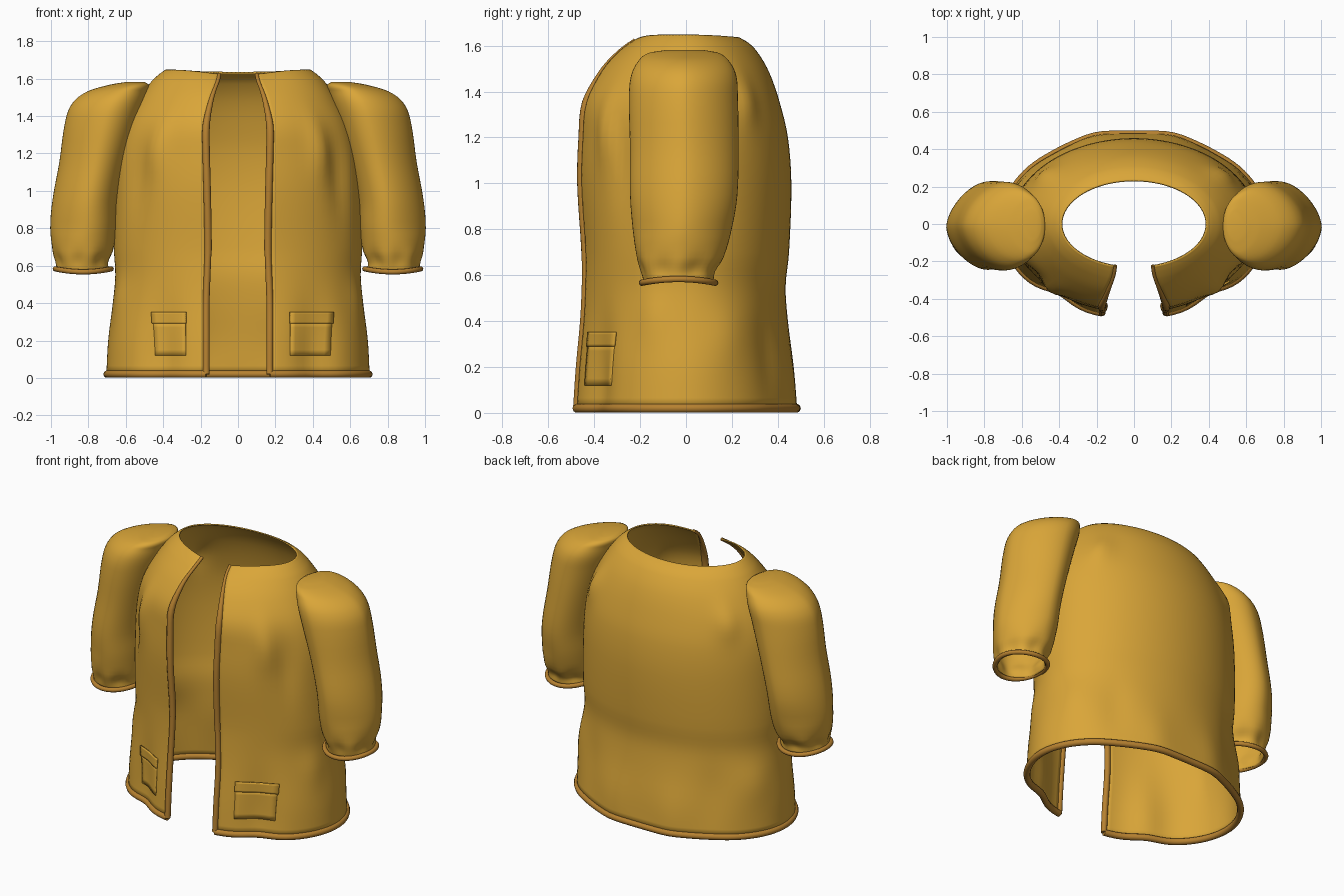
import bpy, bmesh, math
from math import sin, cos, pi, exp

cube = bpy.data.objects.get("Cube")
if cube:
    bpy.data.objects.remove(cube, do_unlink=True)


def material(name, rgb):
    m = bpy.data.materials.new(name)
    m.use_nodes = True
    m.diffuse_color = (*rgb, 1)
    bsdf = m.node_tree.nodes["Principled BSDF"]
    bsdf.inputs["Base Color"].default_value = (*rgb, 1)
    bsdf.inputs["Roughness"].default_value = 0.8
    return m


CLOTH = material("mustard cloth", (0.70, 0.38, 0.04))
TRIM = material("dark mustard trim", (0.47, 0.22, 0.03))

# Body sections: height, half width, front depth, back depth, half opening
BODY = [
    (0.02, 0.70, 0.49, 0.48, 0.17),
    (0.20, 0.69, 0.478, 0.465, 0.17),
    (0.40, 0.665, 0.46, 0.44, 0.17),
    (0.55, 0.652, 0.452, 0.43, 0.165),
    (0.70, 0.66, 0.45, 0.445, 0.16),
    (1.00, 0.655, 0.47, 0.455, 0.165),
    (1.20, 0.64, 0.466, 0.44, 0.17),
    (1.35, 0.60, 0.453, 0.405, 0.17),
    (1.48, 0.532, 0.385, 0.36, 0.145),
    (1.58, 0.462, 0.305, 0.305, 0.115),
    (1.62, 0.42, 0.265, 0.27, 0.105),
    (1.645, 0.385, 0.23, 0.23, 0.10),
]
# Sleeve sections: height, inner x, outer x, front y, back y
SLEEVE = [
    (0.575, 0.69, 0.965, -0.18, 0.115),
    (0.62, 0.695, 0.965, -0.19, 0.12),
    (0.68, 0.67, 0.985, -0.21, 0.16),
    (0.80, 0.655, 1.0, -0.228, 0.195),
    (0.95, 0.645, 0.988, -0.24, 0.22),
    (1.15, 0.60, 0.952, -0.24, 0.225),
    (1.38, 0.53, 0.918, -0.245, 0.222),
    (1.47, 0.50, 0.88, -0.235, 0.215),
    (1.53, 0.485, 0.80, -0.205, 0.185),
    (1.565, 0.48, 0.68, -0.16, 0.14),
    (1.578, 0.50, 0.60, -0.08, 0.07),
]
# Soft folds: angle from the front, height, push, angular spread, height spread
FOLDS = [
    (0.74, 1.22, 0.025, 0.10, 0.14), (0.97, 1.08, -0.02, 0.12, 0.2),
    (0.64, 0.12, -0.042, 0.18, 0.28), (1.25, 0.42, 0.012, 0.15, 0.12),
    (2.0, 0.34, 0.015, 0.22, 0.12), (2.45, 0.25, -0.015, 0.15, 0.2),
    (2.25, 1.36, 0.025, 0.14, 0.10), (2.85, 0.1, 0.014, 0.15, 0.2),
]


def section(rows, z):
    """Smoothly interpolate a row of the table at height z."""
    i = 0
    while i < len(rows) - 2 and z > rows[i + 1][0]:
        i += 1
    p1, p2 = rows[i], rows[i + 1]
    p0, p3 = rows[max(i - 1, 0)], rows[min(i + 2, len(rows) - 1)]
    h = p2[0] - p1[0]
    t = (z - p1[0]) / h
    out = []
    for k in range(1, len(p1)):
        m1 = (p2[k] - p0[k]) / (p2[0] - p0[0]) * h
        m2 = (p3[k] - p1[k]) / (p3[0] - p1[0]) * h
        out.append((2*t**3 - 3*t*t + 1) * p1[k] + (t**3 - 2*t*t + t) * m1
                   + (3*t*t - 2*t**3) * p2[k] + (t**3 - t*t) * m2)
    return out


def body_point(a, z, lift=0.0):
    w, front, back, _ = section(BODY, z)
    side = min(a, 2 * pi - a)
    push = lift + sum(f[2] * exp(-((side - f[0]) / f[3])**2 - ((z - f[1]) / f[4])**2)
                      for f in FOLDS)
    c = cos(a)
    d = front if c > 0 else back
    # The neckline dips at the front corners and a little at the back
    dip = (0.028 * c**6 if c > 0 else 0.012 * c * c) * exp(-((BODY[-1][0] - z) / 0.08)**2)
    return ((w + push) * sin(a), -(d + push) * c, z - dip)


def opening(z):
    w, _, _, gap = section(BODY, z)
    return math.asin(gap / w)


def inside_body(p):
    """True well within the body wall."""
    w, front, back, _ = section(BODY, p.z)
    d = front if p.y < 0 else back
    return (p.x / (w - 0.035))**2 + (p.y / (d - 0.035))**2 < 1


def sleeve_point(a, z, side, grow=0.0):
    """Rounded on the body side, tapering toward the outside."""
    x0, x1, y0, y1 = section(SLEEVE, z)
    pucker = 0.007 * cos(7 * a) * exp(-((z - 0.63) / 0.05)**2) if not grow else 0
    c, s = cos(a), sin(a)
    taper = min(1, max(0, (z - 0.6) / 0.2))
    power = 1 + 0.2 * taper if c > 0 else 1
    split = 0.5 - 0.07 * taper
    rx = (x1 - x0) * (1 - split if c > 0 else split) + grow + pucker
    ry = (y1 - y0) / 2 + grow + pucker
    x = x0 + (x1 - x0) * split + rx * math.copysign(abs(c)**power, c)
    return (side * x, (y0 + y1) / 2 + ry * math.copysign(abs(s)**power, s), z)


def heights(rows, steps):
    """Evenly subdivide each gap between table rows."""
    zs = [p[0] + (q[0] - p[0]) * k / steps for p, q in zip(rows, rows[1:]) for k in range(steps)]
    return zs + [rows[-1][0]]


def sheet(name, rows, sleeve=False, thickness=0.008):
    """Skin a grid of points into thin smooth cloth; a sleeve is a capped tube cut at the armhole."""
    bm = bmesh.new()
    grid = [[bm.verts.new(p) for p in row] for row in rows]
    n = len(grid[0])
    for lo, hi in zip(grid, grid[1:]):
        for j in range(n if sleeve else n - 1):
            k = (j + 1) % n
            bm.faces.new((lo[j], lo[k], hi[k], hi[j]))
    if sleeve:
        bm.faces.new(grid[-1])
    bmesh.ops.recalc_face_normals(bm, faces=bm.faces)
    if sleeve:
        hidden = [f for f in bm.faces if all(inside_body(v.co) for v in f.verts)]
        bmesh.ops.delete(bm, geom=hidden, context="FACES")
    mesh = bpy.data.meshes.new(name)
    bm.to_mesh(mesh)
    bm.free()
    mesh.materials.append(CLOTH)
    ob = bpy.data.objects.new(name, mesh)
    bpy.context.collection.objects.link(ob)
    solid = ob.modifiers.new("cloth thickness", "SOLIDIFY")
    solid.thickness = thickness
    solid.offset = 0
    bpy.ops.object.select_all(action="DESELECT")
    ob.select_set(True)
    bpy.context.view_layer.objects.active = ob
    bpy.ops.object.shade_smooth_by_angle(angle=math.radians(45))


def piping(name, points, radius, cyclic=False):
    """Round trim that follows a path, thinner near the neck."""
    cu = bpy.data.curves.new(name, "CURVE")
    cu.dimensions = "3D"
    cu.bevel_depth = radius
    cu.bevel_resolution = 3
    cu.use_fill_caps = True
    sp = cu.splines.new("POLY")
    sp.points.add(len(points) - 1)
    for p, co in zip(sp.points, points):
        p.co = (*co, 1)
        p.radius = 1 - 0.5 * min(1, max(0, (co[2] - 1.35) / 0.2))
    sp.use_cyclic_u = cyclic
    sp.use_smooth = True
    cu.materials.append(TRIM)
    bpy.context.collection.objects.link(bpy.data.objects.new(name, cu))


def patch(name, x0, x1, z0, z1, lift, thickness):
    """Cloth plate lying on the front of the body."""
    rows = []
    for i in range(7):
        z = z0 + (z1 - z0) * i / 6
        w = section(BODY, z)[0] - 0.025
        rows.append([body_point(math.asin((x0 + (x1 - x0) * j / 8) / w) % (2 * pi), z, lift)
                     for j in range(9)])
    sheet(name, rows, thickness=thickness)


# Jacket body, open at the front
N = 96
body_rows = []
for z in heights(BODY, 4):
    s = opening(z)
    body_rows.append([body_point(s + (2 * pi - 2 * s) * j / N, z) for j in range(N + 1)])
sheet("jacket_body", body_rows)

# Hem and front edge piping
piping("hem_trim", body_rows[0], 0.02)
for label, column in (("left", 0), ("right", N)):
    edge = [row[column] for row in body_rows]
    piping(f"{label}_lower_front_trim", [p for p in edge if p[2] < 0.68], 0.018)
    piping(f"{label}_upper_front_trim", [p for p in edge if p[2] > 0.66], 0.02)

# Sleeves with cuffs
ring = [2 * pi * j / 48 for j in range(48)]
for label, side in (("left", 1), ("right", -1)):
    sheet(f"{label}_sleeve", [[sleeve_point(a, z, side) for a in ring]
                              for z in heights(SLEEVE, 4)], sleeve=True)
    cuff = []
    for a in ring:
        x, y, z = sleeve_point(a, 0.575, side, 0.012)
        cuff.append((x, y, z + 0.008 * cos(2 * a)))
    piping(f"{label}_cuff_trim", cuff, 0.014, cyclic=True)

# Patch pockets with flaps
for label, x0, x1 in (("left", 0.27, 0.485), ("right", -0.445, -0.27)):
    patch(f"{label}_pocket", x0, x1, 0.12, 0.30, 0.005, 0.009)
    patch(f"{label}_pocket_flap", x0 - 0.004, x1 + 0.004, 0.29, 0.352, 0.009, 0.009)
